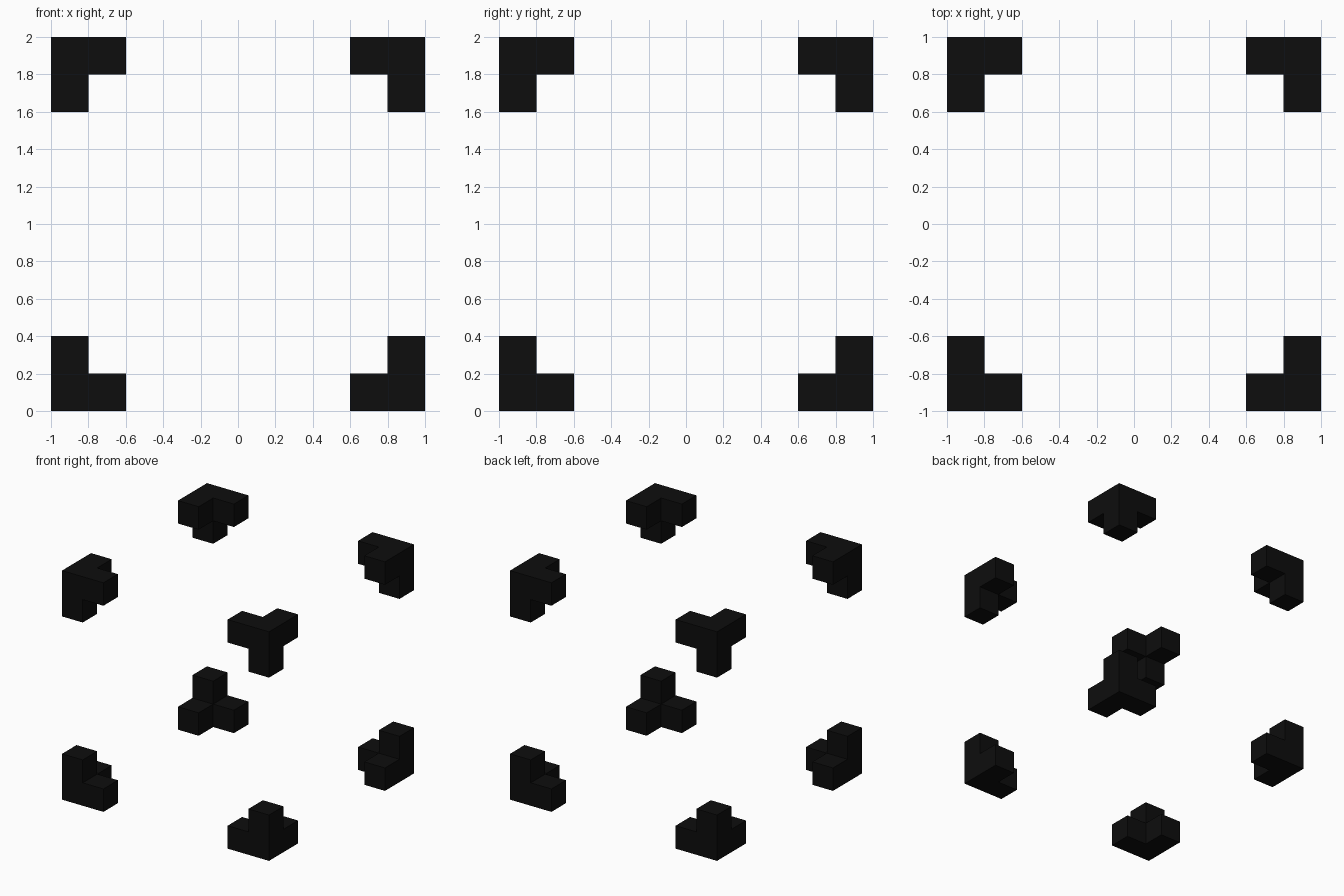
import bpy, bmesh
from itertools import product
from mathutils import Matrix, Vector

if "Cube" in bpy.data.objects:
    bpy.data.objects.remove(bpy.data.objects["Cube"])

UNIT = 0.2  # edge of one cube block

black = bpy.data.materials.new("black")
black.diffuse_color = (0.004, 0.004, 0.004, 1)
black.use_nodes = True
black.node_tree.nodes["Principled BSDF"].inputs["Base Color"].default_value = black.diffuse_color


def corner_bracket(name, sx, sy, sz):
    """Corner cube with one arm extruded inward along each axis."""
    inward = Vector((-sx, -sy, -sz))
    centre = Vector((0.9 * sx, 0.9 * sy, 1 + 0.9 * sz))
    bm = bmesh.new()
    bmesh.ops.create_cube(bm, size=UNIT, matrix=Matrix.Translation(centre))
    bm.normal_update()
    arms = [f for f in bm.faces if f.normal.dot(inward) > 0.5]
    ends = bmesh.ops.extrude_discrete_faces(bm, faces=arms)["faces"]
    for f in ends:
        bmesh.ops.translate(bm, verts=f.verts, vec=f.normal * UNIT)
    bmesh.ops.remove_doubles(bm, verts=bm.verts, dist=1e-4)
    bmesh.ops.recalc_face_normals(bm, faces=bm.faces)
    mesh = bpy.data.meshes.new(name)
    bm.to_mesh(mesh)
    bm.free()
    mesh.materials.append(black)
    obj = bpy.data.objects.new(name, mesh)
    bpy.context.collection.objects.link(obj)


# Eight brackets marking the corners of a cube
for sx, sy, sz in product((-1, 1), repeat=3):
    name = "_".join(("corner_bracket",
                     "top" if sz > 0 else "bottom",
                     "back" if sy > 0 else "front",
                     "right" if sx > 0 else "left"))
    corner_bracket(name, sx, sy, sz)
